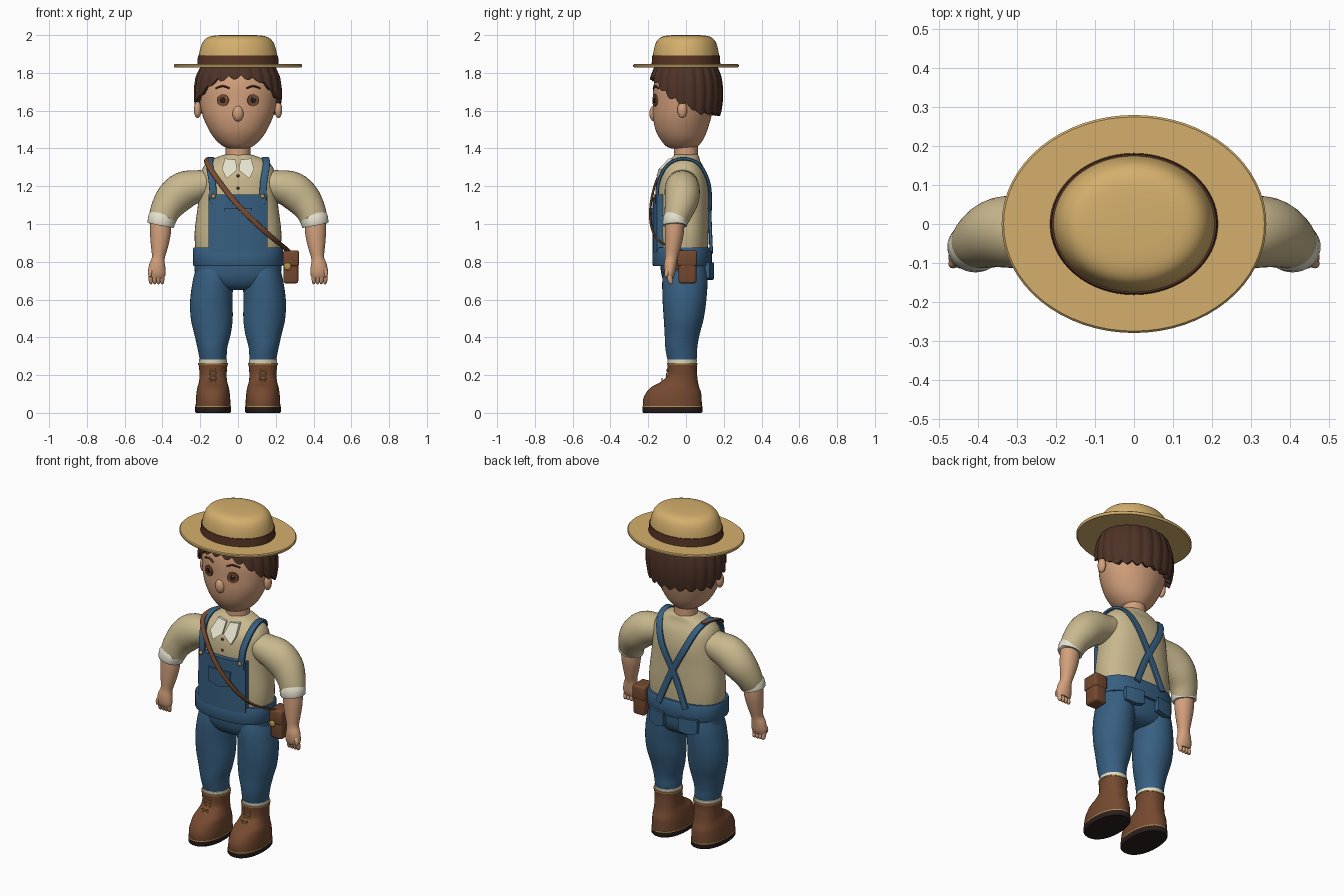
import bpy, bmesh, math
from mathutils import Vector

if "Cube" in bpy.data.objects:
    bpy.data.objects.remove(bpy.data.objects["Cube"], do_unlink=True)


def material(name, r, g, b):
    m = bpy.data.materials.new(name)
    m.use_nodes = True
    m.diffuse_color = (r, g, b, 1)
    bsdf = m.node_tree.nodes["Principled BSDF"]
    bsdf.inputs["Base Color"].default_value = (r, g, b, 1)
    bsdf.inputs["Roughness"].default_value = 0.8
    return m


STRAW = material("straw", .66, .43, .15)
HAIR = material("dark brown hair", .075, .032, .02)
SKIN = material("skin", .65, .35, .20)
SHIRT = material("beige shirt", .58, .48, .27)
DENIM = material("blue denim", .038, .115, .22)
LEATHER = material("brown leather", .18, .068, .03)
BAND = material("dark leather", .10, .036, .018)
CREAM = material("cream cloth", .78, .75, .62)
SOLE = material("near black", .024, .014, .012)
GOLD = material("brass", .45, .28, .07)


def finish(bm, name, mat, angle=40):
    bmesh.ops.recalc_face_normals(bm, faces=bm.faces)
    me = bpy.data.meshes.new(name)
    bm.to_mesh(me)
    bm.free()
    me.materials.append(mat)
    ob = bpy.data.objects.new(name, me)
    bpy.context.collection.objects.link(ob)
    bpy.ops.object.select_all(action='DESELECT')
    bpy.context.view_layer.objects.active = ob
    ob.select_set(True)
    bpy.ops.object.shade_smooth_by_angle(angle=math.radians(angle))
    return ob


def smooth_stations(st, k):
    """Catmull-Rom resampling of stations."""
    out = []
    for i in range(len(st) - 1):
        p0, p1, p2, p3 = st[max(i - 1, 0)], st[i], st[i + 1], st[min(i + 2, len(st) - 1)]
        for j in range(k):
            t = j / k
            out.append([b + .5 * t * (c - a + t * (2*a - 5*b + 4*c - d + t * (3*(b - c) + d - a)))
                        for a, b, c, d in zip(p0, p1, p2, p3)])
    return out + [list(st[-1])]


def sweep(name, mat, stations, side=None, n=32, p=2, k=4):
    """Skin superellipse rings (x, y, z, a, b); rings stay level unless side is given."""
    st = smooth_stations(stations, k)
    pts = [Vector(s[:3]) for s in st]
    bm = bmesh.new()
    rings = []
    for i, s in enumerate(st):
        u, v = Vector((1, 0, 0)), Vector((0, 1, 0))
        if side:
            t = (pts[min(i + 1, len(pts) - 1)] - pts[max(i - 1, 0)]).normalized()
            u = Vector(side)
            u = (u - t * u.dot(t)).normalized()
            v = t.cross(u)
        ring = []
        for j in range(n):
            c, d = math.cos(math.tau * j / n), math.sin(math.tau * j / n)
            c, d = [math.copysign(abs(q) ** (2 / p), q) for q in (c, d)]
            ring.append(bm.verts.new(pts[i] + u * c * s[3] + v * d * s[4]))
        rings.append(ring)
    for r, q in zip(rings, rings[1:]):
        for j in range(n):
            bm.faces.new((r[j], r[j - 1], q[j - 1], q[j]))
    bm.faces.new(rings[0])
    bm.faces.new(rings[-1])
    return finish(bm, name, mat)


def level(name, mat, rows, x=0, **kw):
    """Rows of (z, centre y, half width, half depth)."""
    return sweep(name, mat, [(x, cy, z, a, b) for z, cy, a, b in rows], **kw)


def ball(name, mat, loc, size):
    bm = bmesh.new()
    bmesh.ops.create_uvsphere(bm, u_segments=24, v_segments=14, radius=1)
    bmesh.ops.scale(bm, vec=size, verts=bm.verts)
    bmesh.ops.translate(bm, vec=loc, verts=bm.verts)
    return finish(bm, name, mat)


def box(name, mat, loc, size, bevel):
    bm = bmesh.new()
    bmesh.ops.create_cube(bm, size=1)
    bmesh.ops.scale(bm, vec=size, verts=bm.verts)
    bmesh.ops.bevel(bm, geom=bm.edges[:], offset=bevel, segments=3, affect='EDGES', profile=.5)
    bmesh.ops.translate(bm, vec=loc, verts=bm.verts)
    return finish(bm, name, mat)


def panel(name, mat, x0, x1, z0, z1, depth, cy=-.015, facing=-1, thick=.012, taper=0):
    """Cloth panel curved round the body."""
    bm = bmesh.new()
    n = 12
    cols = []
    for i in range(n + 1):
        x = x0 + (x1 - x0) * i / n
        y = cy + facing * depth * (1 - abs(x / .24) ** 2.5) ** .4
        dip = taper * (1 - abs(2 * i / n - 1))
        cols.append([bm.verts.new((x, y + o, z)) for o in (0, -facing * thick) for z in (z0 - dip, z1)])
    for a, b in zip(cols, cols[1:]):
        for i, j in ((0, 1), (1, 3), (3, 2), (2, 0)):
            bm.faces.new((a[i], a[j], b[j], b[i]))
    for c in (cols[0], cols[-1]):
        bm.faces.new((c[0], c[1], c[3], c[2]))
    return finish(bm, name, mat)


def lerp(table, t):
    for (a, u), (b, v) in zip(table, table[1:]):
        if t <= b:
            return u + (v - u) * max(0, (t - a) / (b - a))
    return table[-1][1]


# Hat
level("hat_brim", STRAW, [(1.828, 0, .335, .275), (1.834, 0, .34, .28),
                          (1.842, 0, .34, .28), (1.847, 0, .335, .275)], n=64, k=1)
level("hat_crown", STRAW, [(1.84, 0, .212, .178), (1.9, 0, .206, .174), (1.95, 0, .193, .163),
                           (1.98, 0, .172, .145), (1.995, 0, .14, .115), (2, 0, .09, .07)], n=64)
level("hat_band", BAND, [(1.845, 0, .216, .182), (1.893, 0, .212, .179)], n=64, k=1)

# Head
level("head", SKIN, [(1.4, -.015, .05, .06), (1.412, -.02, .08, .085), (1.45, -.022, .122, .115),
                     (1.5, -.024, .155, .138), (1.57, -.02, .186, .155), (1.65, -.01, .204, .165),
                     (1.72, -.005, .208, .168), (1.78, 0, .19, .16), (1.84, 0, .14, .12)], n=48)
level("neck", SKIN, [(1.33, 0, .067, .064), (1.43, 0, .064, .062)])
ball("nose", SKIN, (0, -.168, 1.585), (.03, .026, .042))

# Hair: ridged cap whose lower edge rises over the face
hem = [(-1, 1.57), (-.3, 1.58), (-.1, 1.615), (.15, 1.63), (.5, 1.67), (.85, 1.745), (1, 1.765)]
girth = [(1.56, .9), (1.6, .96), (1.66, 1), (1.72, 1), (1.78, .96), (1.83, .86), (1.87, .72)]
bm = bmesh.new()
N, ROWS = 168, 12
grid = []
for i in range(N):
    th = math.tau * i / N
    strand = abs(math.sin(th * 10.5))
    low = lerp(hem, -math.sin(th)) + .022 * (1 - strand)
    column = []
    for j in range(ROWS):
        z = low + (1.87 - low) * j / (ROWS - 1)
        r = lerp(girth, z) * (.965 + .035 * strand)
        column.append(bm.verts.new((.234 * r * math.cos(th), .197 * r * math.sin(th), z)))
    under = column[0].co
    column.insert(0, bm.verts.new((under.x * .84, under.y * .84, under.z + .012)))
    grid.append(column)
for i in range(N):
    a, b = grid[i - 1], grid[i]
    for j in range(ROWS):
        bm.faces.new((a[j], b[j], b[j + 1], a[j + 1]))
bm.faces.new([c[-1] for c in grid])
finish(bm, "hair", HAIR, 50)

# Torso, waistband, hips and bib
level("shirt", SHIRT, [(.84, -.015, .222, .13), (.95, -.015, .23, .135), (1.1, -.015, .212, .135),
                       (1.2, -.015, .2, .135), (1.28, -.015, .193, .118), (1.33, -.008, .16, .085),
                       (1.358, 0, .1, .068), (1.368, 0, .066, .06)], n=48, p=2.4)
level("hips", DENIM, [(.84, -.01, .226, .13), (.76, -.008, .23, .126), (.71, -.006, .215, .118),
                      (.67, -.005, .16, .095), (.65, -.005, .08, .06)], n=48, p=2.3)
level("waistband", DENIM, [(.778, -.02, .234, .154), (.785, -.02, .238, .157),
                           (.868, -.02, .238, .157), (.876, -.02, .234, .152)], n=48, p=2.4, k=1)
panel("bib", DENIM, -.157, .157, .85, 1.157, .163, thick=.03)
panel("bib_pocket", DENIM, -.07, .072, 1.0, 1.085, .17, taper=.018)
panel("bib_pocket_hem", DENIM, -.072, .074, 1.07, 1.085, .174)
for z in (1.19, 1.255):
    ball("shirt_button", BAND, (0, -.149, z), (.008, .006, .008))

# Paired parts
for s, side in ((1, "left_"), (-1, "right_")):
    # Face details
    nx, ny = .32 * s, -.947
    for part, mat, r, out in (("eye", LEATHER, .032, .002), ("pupil", SOLE, .015, .006)):
        c = Vector((.08 * s, -.163, 1.655)) + Vector((nx, ny, 0)) * out
        sweep(side + part, mat, [(*(c + Vector((nx, ny, 0)) * d), r, r) for d in (-.006, .003)],
              side=(0, 0, 1), k=1)
    ball(side + "eye_glint", CREAM, (.075 * s + .012, -.171, 1.668), (.005, .004, .005))
    sweep(side + "brow", HAIR, [(.045 * s, -.171, 1.718, .004, .006), (.08 * s, -.163, 1.73, .005, .007),
                                (.118 * s, -.146, 1.718, .004, .005)], side=(0, 0, 1), n=10)
    ball(side + "ear", SKIN, (.214 * s, -.02, 1.605), (.02, .026, .044))

    # Arm
    def arm(name, mat, rows, **kw):
        return sweep(side + name, mat, [(s * x, *rest) for x, *rest in rows], side=(0, 1, 0), **kw)
    arm("sleeve", SHIRT, [(.11, -.015, 1.235, .075, .06), (.2, -.02, 1.205, .086, .082),
                          (.285, -.02, 1.18, .093, .098), (.345, -.022, 1.13, .09, .094),
                          (.385, -.038, 1.07, .077, .08), (.406, -.055, 1.01, .062, .07)])
    arm("cuff", CREAM, [(.4, -.053, 1.032, .063, .07), (.403, -.055, 1.028, .067, .074),
                        (.409, -.06, .997, .065, .072), (.41, -.06, .992, .06, .067)], k=1)
    arm("forearm", SKIN, [(.408, -.058, 1.02, .05, .056), (.411, -.062, .95, .05, .055),
                          (.416, -.07, .88, .042, .045), (.422, -.078, .82, .033, .034),
                          (.428, -.084, .78, .033, .043), (.43, -.086, .74, .029, .047),
                          (.432, -.086, .715, .02, .04)])
    for i in range(4):
        x = .4 + .02 * i
        arm("finger", SKIN, [(x, -.086, .745, .014, .012), (x + .002, -.086, .715, .014, .012),
                             (x + .001, -.08, .692, .012, .01), (x, -.076, .684, .006, .005)], n=12)
    arm("thumb", SKIN, [(.445, -.09, .775, .015, .014), (.464, -.1, .745, .014, .013),
                        (.466, -.106, .72, .007, .006)], n=12)

    # Collar flap
    drape = [(1.23, -.158), (1.29, -.146), (1.345, -.09)]
    bm = bmesh.new()
    outline = [(.012, 1.34), (.07, 1.347), (.085, 1.29), (.06, 1.24), (.004, 1.285)]
    layers = [[bm.verts.new((s * x, lerp(drape, z) + o, z)) for x, z in outline] for o in (0, .02)]
    for layer in layers:
        bm.faces.new(layer)
    for i in range(5):
        bm.faces.new((layers[0][i - 1], layers[0][i], layers[1][i], layers[1][i - 1]))
    finish(bm, side + "collar", CREAM)

    # Suspender, over the shoulder and across the back
    path = [(.13, -.155, 1.11), (.136, -.146, 1.22), (.15, -.1, 1.31), (.145, -.02, 1.346),
            (.125, .07, 1.315), (.075, .124, 1.2), (-.02, .127, 1.02), (-.09, .134, .85)]
    sweep(side + "suspender", DENIM, [(s * x, y, z, .019, .009) for x, y, z in path],
          side=(1, 0, 0), n=16, p=4)
    ball(side + "suspender_button", GOLD, (.13 * s, -.17, 1.147), (.012, .008, .012))

    # Trouser leg and back pocket
    legs = [(.82, .115, 0, .09, .1), (.72, .13, -.005, .105, .119), (.6, .141, -.008, .112, .116),
            (.5, .139, -.012, .111, .106), (.42, .135, -.02, .097, .093), (.35, .136, -.025, .08, .085),
            (.3, .133, -.022, .073, .08), (.268, .131, -.02, .07, .074)]
    sweep(side + "trouser_leg", DENIM, [(s * x, y, z, a, b) for z, x, y, a, b in legs], n=40)
    panel(side + "back_pocket", DENIM, .05 * s, .16 * s, .715, .795, .15, 0, 1, .03, .012)

    # Boot
    cx = .132 * s
    level(side + "sock", CREAM, [(.255, -.02, .072, .075), (.283, -.02, .074, .079)], cx, k=1)
    level(side + "boot", LEATHER, [(.03, -.072, .092, .156), (.07, -.072, .091, .155), (.105, -.066, .088, .146),
                                   (.135, -.058, .083, .128), (.16, -.038, .076, .102),
                                   (.19, -.022, .072, .082), (.225, -.02, .073, .077),
                                   (.262, -.02, .077, .079)], cx, n=40, p=2.2)
    level(side + "boot_trim", GOLD, [(.257, -.02, .0785, .0805), (.264, -.02, .0785, .0805)], cx, k=1, n=40, p=2.2)
    level(side + "welt", GOLD, [(.028, -.072, .095, .159), (.036, -.072, .094, .158)], cx, n=40, p=2.2, k=1)
    level(side + "sole", SOLE, [(0, -.072, .09, .154), (.006, -.072, .095, .159),
                                (.03, -.072, .095, .159)], cx, n=40, p=2.2, k=1)
    for i in range(3):
        z = .175 + .025 * i
        y = lerp([(.175, -.127), (.2, -.103), (.225, -.099)], z)
        for d in (-1, 1):
            sweep(side + "lace", GOLD, [(cx - .02, y, z - .008 * d, .003, .003),
                                        (cx + .02, y, z + .008 * d, .003, .003)], side=(0, 0, 1), n=8, k=1)

# Shoulder bag
path = [(-.135, .04, 1.345), (-.16, -.04, 1.345), (-.16, -.11, 1.315), (-.1, -.158, 1.225), (-.01, -.186, 1.11),
        (.1, -.186, 1.0), (.19, -.152, .92), (.246, -.075, .875), (.27, .0, .85)]
sweep("bag_strap", LEATHER, [(*q, .014, .006) for q in path], side=(1, 0, 0), n=16, p=3)
box("bag_body", LEATHER, (.28, .008, .765), (.078, .094, .16), .014)
box("bag_flap", LEATHER, (.28, .006, .818), (.086, .104, .085), .012)
ball("bag_clasp", GOLD, (.262, -.047, .775), (.02, .008, .02))
